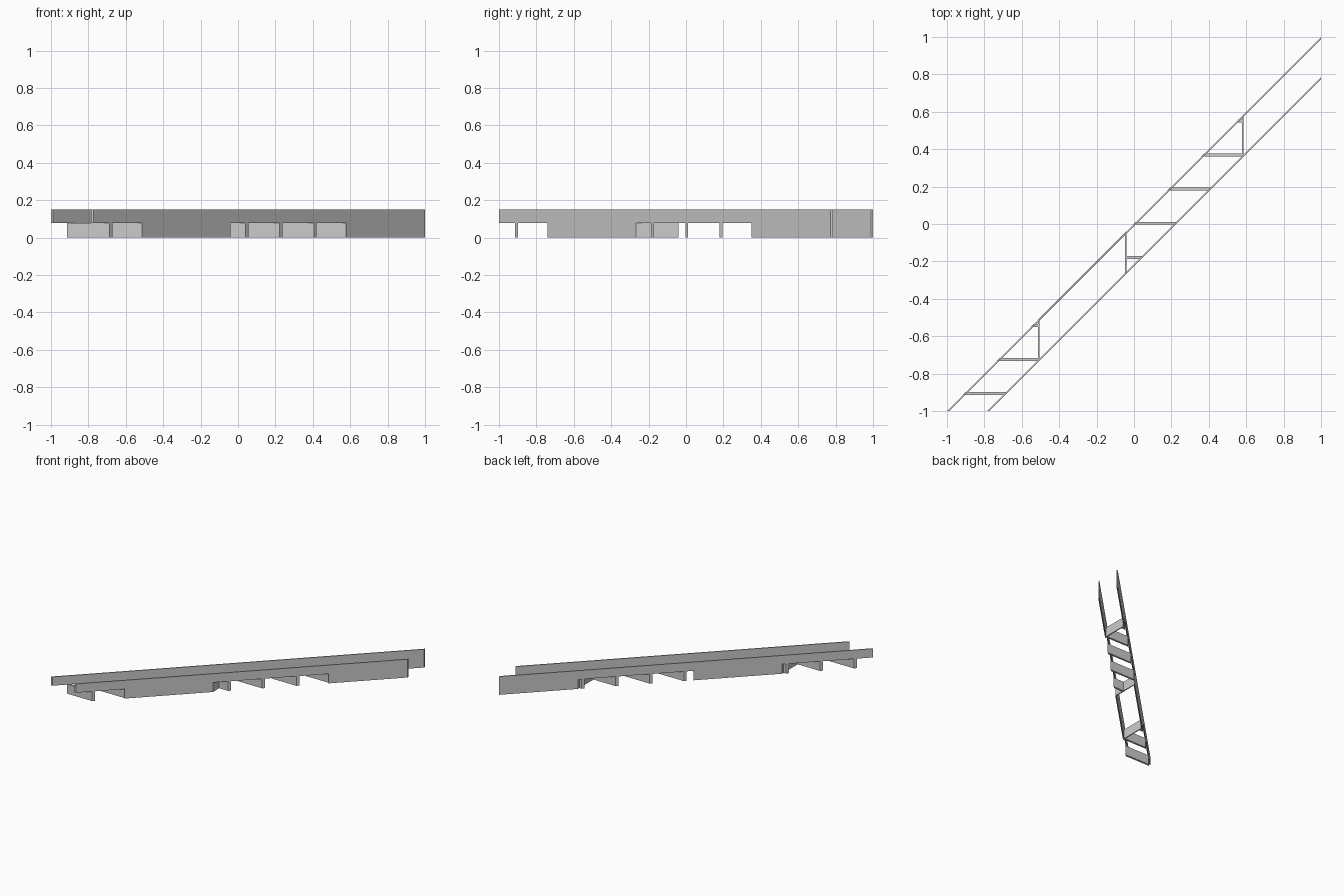
import bpy

if "Cube" in bpy.data.objects:
    bpy.data.objects.remove(bpy.data.objects["Cube"])

T = 0.012        # wall thickness measured along x
GAP = 0.215      # x distance between the two diagonal walls
MID, TOP = 0.078, 0.15


def prism(name, outline, z0, z1):
    """Extrude a counter-clockwise plan outline from z0 to z1."""
    n = len(outline)
    verts = [(x, y, z) for z in (z0, z1) for x, y in outline]
    faces = [tuple(reversed(range(n))), tuple(range(n, 2 * n))]
    faces += [(i, (i + 1) % n, (i + 1) % n + n, i + n) for i in range(n)]
    mesh = bpy.data.meshes.new(name)
    mesh.from_pydata(verts, [], faces)
    obj = bpy.data.objects.new(name, mesh)
    bpy.context.collection.objects.link(obj)
    return obj


for side, off in (("left", 0.0), ("right", GAP)):
    # full-length upper rail, cropped square at the ends
    prism(side + "_upper_rail",
          [(-1 + off, -1), (-1 + off + T, -1), (1, 1 - off - T), (1, 1 - off)],
          MID, TOP)
    # solid lower skirts
    for i, (a, b) in enumerate(((-0.514, -0.041), (0.578, 1.0))):
        prism(f"{side}_lower_skirt_{i}",
              [(a, a - off - T), (b, b - off - T), (b, b - off), (a, a - off)],
              0, MID)

# partitions closing off the skirted bays
for i, x in enumerate((-0.51, -0.045, 0.582)):
    a, b = x - 0.004, x + 0.004
    prism(f"partition_{i}",
          [(a, a - GAP - T), (b, b - GAP - T), (b, b), (a, a)], 0, MID)

# rungs crossing the open bays: row number, left limit, right limit
rungs = [(-5, -1, -0.51), (-4, -1, -0.51), (-3, -1, -0.51),
         (-1, -0.045, 1), (0, -0.045, 1), (1, -0.045, 0.582),
         (2, -0.045, 0.582), (3, -0.045, 0.582)]
for k, lo, hi in rungs:
    y0 = 0.004 + 0.182 * k - 0.008
    y1 = y0 + 0.016
    left = [max(lo, y) for y in (y0, y1)]
    right = [min(hi, y + GAP + T) for y in (y0, y1)]
    prism(f"rung_{k + 5}",
          [(left[0], y0), (right[0], y0), (right[1], y1), (left[1], y1)],
          0, MID)
